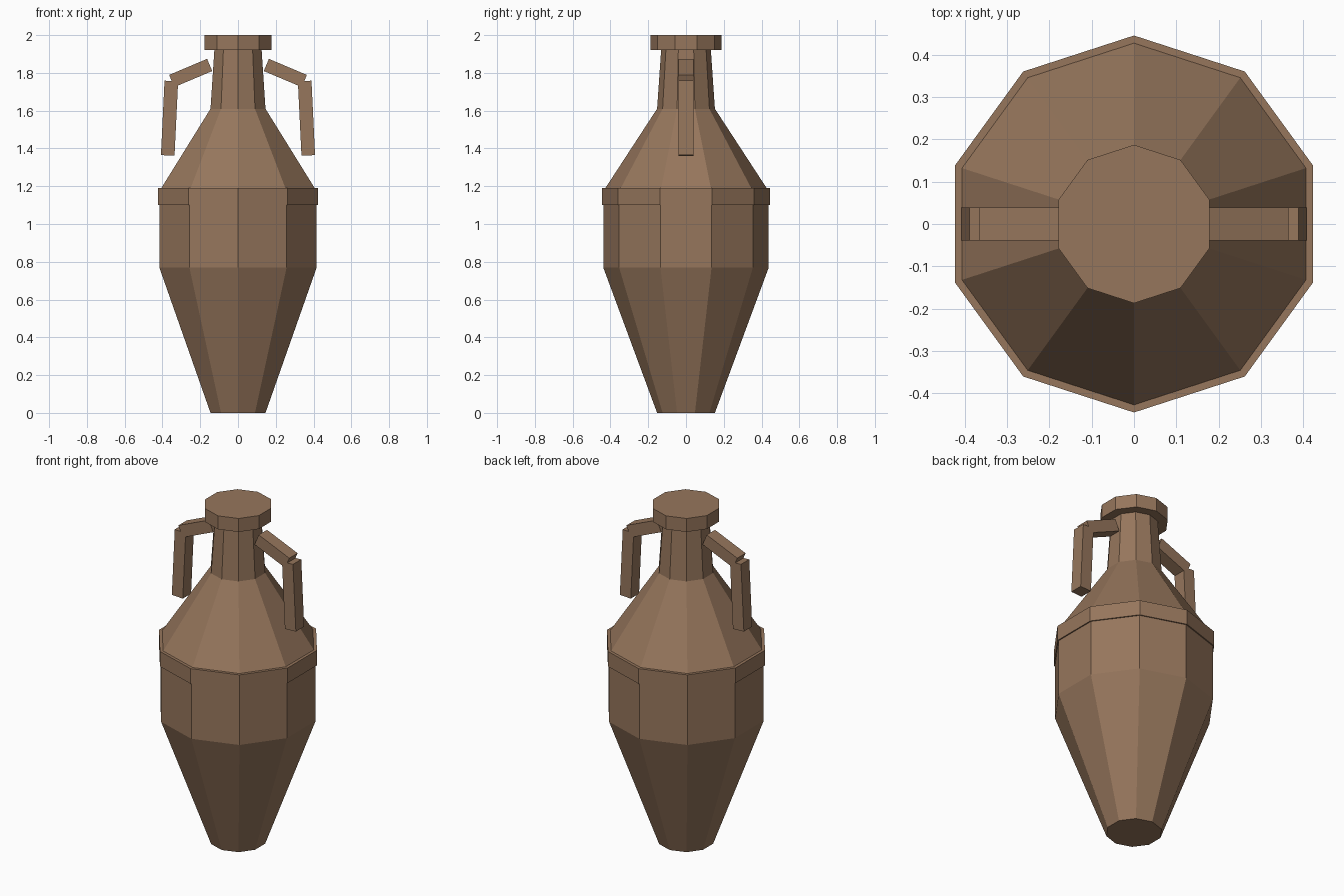
import bpy, bmesh, math
from mathutils import Vector, Matrix

if "Cube" in bpy.data.objects:
    bpy.data.objects.remove(bpy.data.objects["Cube"], do_unlink=True)

SIDES = 10

clay = bpy.data.materials.new("brown_clay")
clay.use_nodes = True
COLOUR = (0.305, 0.181, 0.107, 1)
clay.diffuse_color = COLOUR
clay.node_tree.nodes["Principled BSDF"].inputs["Base Color"].default_value = COLOUR


def finish(name, bm):
    bmesh.ops.recalc_face_normals(bm, faces=bm.faces)
    mesh = bpy.data.meshes.new(name)
    bm.to_mesh(mesh)
    bm.free()
    mesh.materials.append(clay)
    obj = bpy.data.objects.new(name, mesh)
    bpy.context.collection.objects.link(obj)
    return obj


def lathe(name, profile, ring=False):
    """Faceted turning of (radius, z) points; a ring joins its last point to its first."""
    bm = bmesh.new()
    loops = []
    for r, z in profile:
        angles = [math.pi / 2 + math.tau * i / SIDES for i in range(SIDES)]
        loops.append([bm.verts.new((r * math.cos(a), r * math.sin(a), z)) for a in angles])
    pairs = list(zip(loops, loops[1:]))
    if ring:
        pairs.append((loops[-1], loops[0]))
    else:
        bm.faces.new(loops[0])
        bm.faces.new(loops[-1])
    for low, high in pairs:
        for i in range(SIDES):
            j = (i + 1) % SIDES
            bm.faces.new((low[i], low[j], high[j], high[i]))
    return finish(name, bm)


def bar(name, start, end, thick, width):
    """Square-ended bar between two (x, z) points."""
    a, b = Vector((start[0], 0, start[1])), Vector((end[0], 0, end[1]))
    along = (b - a).normalized()
    side = Vector((0, 1, 0))
    turn = Matrix((along, side, along.cross(side))).transposed().to_4x4()
    size = Matrix.Diagonal(((b - a).length, width, thick, 1))
    bm = bmesh.new()
    bmesh.ops.create_cube(bm, size=1, matrix=Matrix.Translation((a + b) / 2) @ turn @ size)
    return finish(name, bm)


# Tapered body, shoulder and neck
lathe("jar_body", [(0.153, 0), (0.438, 0.77), (0.438, 1.10), (0.427, 1.19),
                   (0.153, 1.61), (0.131, 1.93)])

# Raised band around the shoulder
lathe("shoulder_band", [(0.42, 1.10), (0.445, 1.10), (0.445, 1.19), (0.42, 1.19)], ring=True)

# Closed rim
lathe("rim", [(0.187, 1.92), (0.187, 2.0)])

# Two-piece handles on both sides
for label, s in (("left", 1), ("right", -1)):
    bar(label + "_handle_upper", (s * 0.15, 1.842), (s * 0.351, 1.757), 0.07, 0.078)
    bar(label + "_handle_lower", (s * 0.353, 1.757), (s * 0.372, 1.363), 0.072, 0.078)
